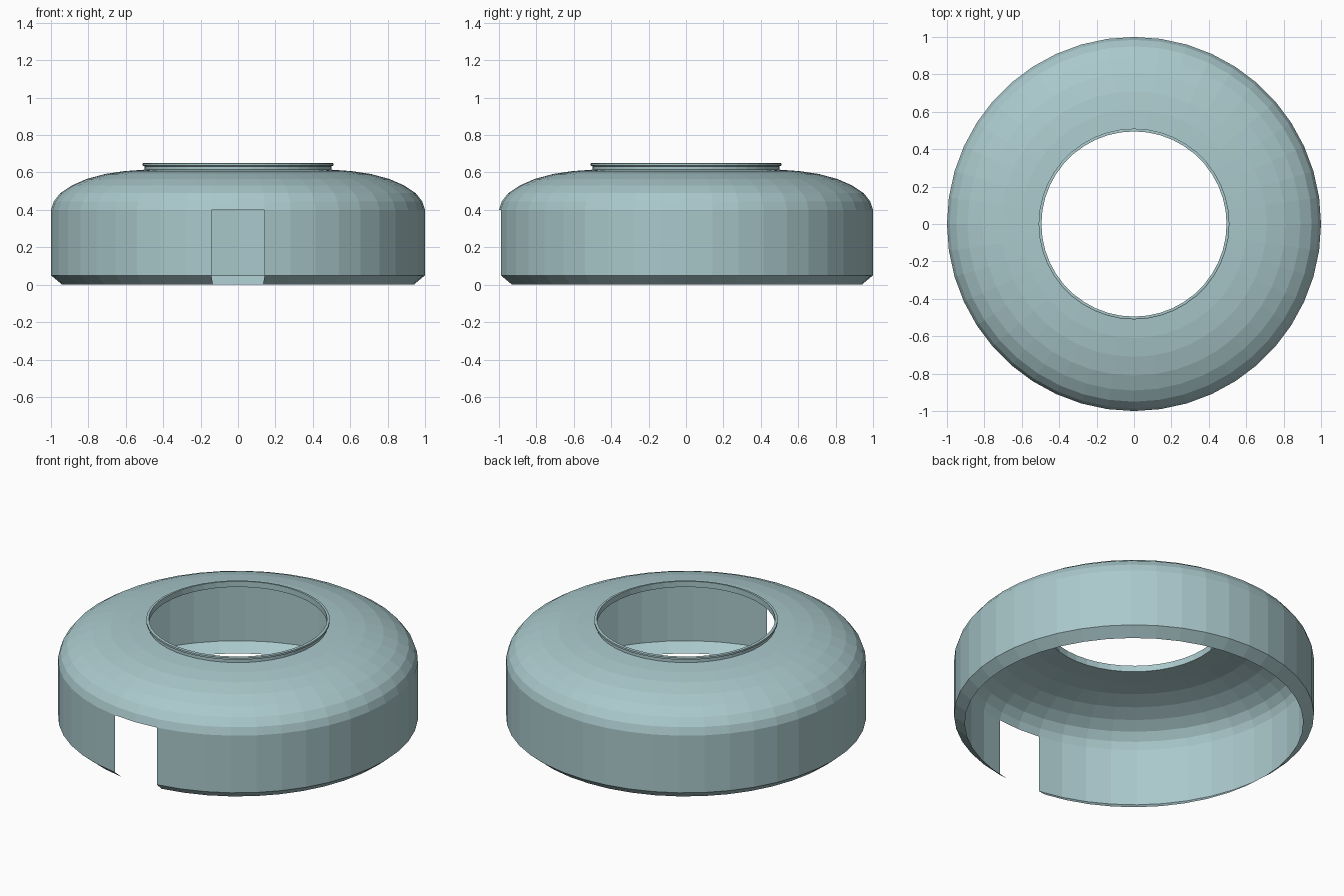
import bpy
import bmesh
from math import cos, sin, pi

cube = bpy.data.objects.get("Cube")
if cube:
    bpy.data.objects.remove(cube)

SEGMENTS = 44

mat = bpy.data.materials.new("pale teal")
mat.use_nodes = True
colour = (0.40, 0.58, 0.60, 1)
mat.diffuse_color = colour
mat.node_tree.nodes["Principled BSDF"].inputs["Base Color"].default_value = colour


def lathe(name, profile, skip=lambda ring, seg: False):
    """Spin a (radius, height) profile into an open thin shell."""
    bm = bmesh.new()
    rings = []
    for r, z in profile:
        angles = [-pi / 2 + 2 * pi * i / SEGMENTS for i in range(SEGMENTS)]
        rings.append([bm.verts.new((r * cos(a), r * sin(a), z)) for a in angles])
    for k in range(len(rings) - 1):
        low, high = rings[k], rings[k + 1]
        for i in range(SEGMENTS):
            j = (i + 1) % SEGMENTS
            if not skip(k, i):
                bm.faces.new((low[i], low[j], high[j], high[i]))
    mesh = bpy.data.meshes.new(name)
    bm.to_mesh(mesh)
    bm.free()
    mesh.materials.append(mat)
    obj = bpy.data.objects.new(name, mesh)
    bpy.context.collection.objects.link(obj)
    return obj


# Side wall with bottom chamfer; the two front segments are left open as a slot
lathe("side_wall", [(0.94, 0), (1, 0.05), (1, 0.4)],
      skip=lambda ring, seg: seg in (0, SEGMENTS - 1))

# Rounded shoulder
lathe("domed_top", [(1, 0.4), (0.985, 0.445), (0.95, 0.49), (0.89, 0.53),
                    (0.81, 0.565), (0.71, 0.592), (0.61, 0.607), (0.5, 0.615)])

# Short neck with a small projecting lip around the opening
lathe("neck_lip", [(0.5, 0.615), (0.5, 0.633), (0.51, 0.637),
                   (0.51, 0.648), (0.505, 0.65), (0.495, 0.65), (0.495, 0.615)])
